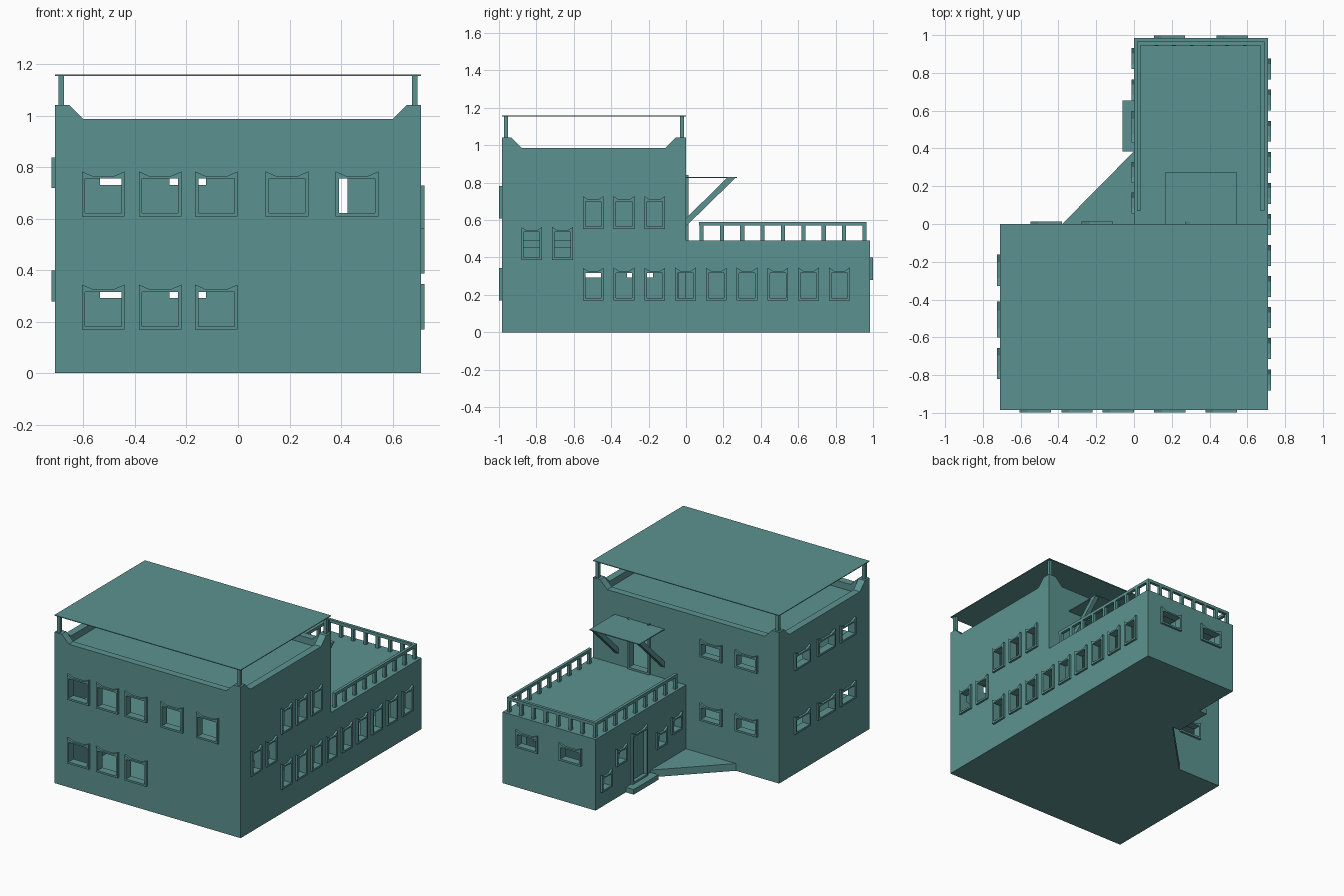
import bpy, bmesh
from mathutils import Vector, Matrix

if "Cube" in bpy.data.objects:
    bpy.data.objects.remove(bpy.data.objects["Cube"])

teal = bpy.data.materials.new("teal")
teal.diffuse_color = (0.105, 0.29, 0.28, 1)
teal.use_nodes = True
teal.node_tree.nodes["Principled BSDF"].inputs["Base Color"].default_value = teal.diffuse_color


def finish(name, bm, mat=True):
    bmesh.ops.recalc_face_normals(bm, faces=bm.faces)
    me = bpy.data.meshes.new(name)
    bm.to_mesh(me)
    bm.free()
    ob = bpy.data.objects.new(name, me)
    bpy.context.scene.collection.objects.link(ob)
    if mat:
        me.materials.append(teal)
    return ob


def add_box(bm, a, b):
    lo = Vector([min(p, q) for p, q in zip(a, b)])
    hi = Vector([max(p, q) for p, q in zip(a, b)])
    m = Matrix.Translation((lo + hi) / 2) @ Matrix.Diagonal((*(hi - lo), 1))
    bmesh.ops.create_cube(bm, size=1, matrix=m)


def boxes(name, items, mat=True):
    bm = bmesh.new()
    for a, b in items:
        add_box(bm, a, b)
    return finish(name, bm, mat)


def add_prism(bm, pts, offset):
    # closed polygon swept along an offset vector
    off = Vector(offset)
    a = [bm.verts.new(p) for p in pts]
    b = [bm.verts.new(Vector(p) + off) for p in pts]
    bm.faces.new(a)
    bm.faces.new(b[::-1])
    for i in range(len(a)):
        j = (i + 1) % len(a)
        bm.faces.new((a[i], a[j], b[j], b[i]))


# wall planes: u along the wall, n outward, z up
WALLS = {
    "front": lambda u, n, z: (u, -0.985 - n, z),
    "right": lambda u, n, z: (0.71 + n, u, z),
    "left": lambda u, n, z: (-0.71 - n, u, z),
    "back": lambda u, n, z: (u, n, z),
    "wing_back": lambda u, n, z: (u, 0.985 + n, z),
    "wing_left": lambda u, n, z: (-n, u, z),
}
B, DIP, T = 0.013, 0.018, 0.014

# openings: wall, centre u, bottom z, width, height
openings = []
for u in (-0.523, -0.302, -0.084, 0.19, 0.462):
    openings.append(("front", u, 0.608, 0.166, 0.175))
for u in (-0.523, -0.302, -0.084):
    openings.append(("front", u, 0.169, 0.166, 0.175))
for i in range(9):
    openings.append(("right", -0.496 + 0.1645 * i, 0.17, 0.111, 0.176))
for i in range(3):
    openings.append(("right", -0.496 + 0.1645 * i, 0.552, 0.111, 0.176))
for u in (-0.825, -0.66):
    openings.append(("right", u, 0.387, 0.111, 0.176))
for z in (0.279, 0.718):
    for u, w in ((-0.245, 0.165), (-0.505, 0.19), (-0.738, 0.165)):
        openings.append(("left", u, z, w, 0.12))
    for u in (-0.465, -0.195):
        openings.append(("back", u, z, 0.167, 0.12))
for u in (0.188, 0.52):
    openings.append(("wing_back", u, 0.279, 0.166, 0.12))
for u, z in ((0.875, 0.105), (0.71, 0.22), (0.273, 0.17), (0.11, 0.21)):
    openings.append(("wing_left", u, z, 0.111, 0.12))
doors = [("back", 0.355, 0.49, 0.166, 0.35), ("wing_left", 0.515, 0.035, 0.166, 0.35)]


def add_frame(bm, wall, u, z, w, h):
    # raised surround with a dipped top edge around a rectangular opening
    f = WALLS[wall]
    x, q, t = w / 2, w / 4, h - DIP
    outer = [(-x, 0), (x, 0), (x, h), (q, t), (-q, t), (-x, h)]
    xi, ti = x - B, t - 0.010
    inner = [(-xi, B), (xi, B), (xi, ti), (q, ti), (-q, ti), (-xi, ti)]
    rings = [[bm.verts.new(f(u + a, n, z + b)) for a, b in pts]
             for pts, n in ((outer, -0.004), (outer, T), (inner, T), (inner, -0.004))]
    for k in range(4):
        r, s = rings[k], rings[(k + 1) % 4]
        for i in range(6):
            j = (i + 1) % 6
            bm.faces.new((r[i], r[j], s[j], s[i]))


for name, group in (("window_frames", openings), ("door_frames", doors)):
    bm = bmesh.new()
    for o in group:
        add_frame(bm, *o)
    finish(name, bm)

# cutters
holes = [(WALLS[k](u - w / 2 + B, -0.08, z + B),
          WALLS[k](u + w / 2 - B, 0.05, z + h - DIP - 0.010))
         for k, u, z, w, h in openings + doors]
window_cutter = boxes("window_cutter", holes, False)
room_cutter = boxes("room_cutter", [
    ((-0.67, -0.945, 0.02), (0.67, -0.04, 0.45)),
    ((-0.67, -0.945, 0.49), (0.67, -0.04, 0.90)),
    ((-0.66, -0.935, 0.94), (0.66, -0.05, 1.2)),
    ((0.04, -0.01, 0.02), (0.34, 0.945, 0.45)),
    ((0.36, -0.01, 0.02), (0.67, 0.945, 0.45))], False)
bm = bmesh.new()
add_prism(bm, [(-0.60, -1.2, 0.986), (0.60, -1.2, 0.986), (0.655, -1.2, 1.041),
               (0.655, -1.2, 1.2), (-0.655, -1.2, 1.2), (-0.655, -1.2, 1.041)], (0, 1.4, 0))
dip_x = finish("parapet_cutter_front", bm, False)
bm = bmesh.new()
add_prism(bm, [(-1, -0.88, 0.986), (-1, -0.11, 0.986), (-1, -0.055, 1.041),
               (-1, -0.055, 1.2), (-1, -0.935, 1.2), (-1, -0.935, 1.041)], (2, 0, 0))
dip_y = finish("parapet_cutter_side", bm, False)

# main block and wing, hollowed and pierced
main = boxes("main_block", [((-0.71, -0.985, 0), (0.71, 0, 1.041))])
wing = boxes("wing", [((0, 0, 0), (0.71, 0.985, 0.49))])
bm = bmesh.new()
add_box(bm, (0.04, -0.01, 0.02), (0.34, 0.945, 0.45))
add_box(bm, (0.36, -0.01, 0.02), (0.67, 0.945, 0.45))
wing_room = finish("wing_room_cutter", bm, False)
bm = bmesh.new()
add_box(bm, (-0.67, -0.945, 0.02), (0.67, -0.04, 0.45))
add_box(bm, (-0.67, -0.945, 0.49), (0.67, -0.04, 0.90))
add_box(bm, (-0.66, -0.935, 0.94), (0.66, -0.05, 1.2))
main_room = finish("main_room_cutter", bm, False)
bpy.data.objects.remove(room_cutter)

for ob, cutters in ((main, (main_room, window_cutter, dip_x, dip_y)),
                    (wing, (wing_room, window_cutter))):
    for c in cutters:
        c.hide_render = True
        m = ob.modifiers.new("cut", "BOOLEAN")
        m.operation, m.solver, m.object = "DIFFERENCE", "EXACT", c
bpy.context.view_layer.update()
dg = bpy.context.evaluated_depsgraph_get()
for ob in (main, wing):
    me = bpy.data.meshes.new_from_object(ob.evaluated_get(dg))
    ob.modifiers.clear()
    ob.data = me
    me.materials.clear()
    me.materials.append(teal)
    for p in me.polygons:
        p.material_index = 0
for c in (main_room, wing_room, window_cutter, dip_x, dip_y):
    bpy.data.objects.remove(c)

# flat shade roof on four corner posts
boxes("shade_roof", [((-0.71, -0.985, 1.154), (0.71, 0, 1.159))])
boxes("roof_posts", [((x - 0.011, y - 0.011, 1.035), (x + 0.011, y + 0.011, 1.155))
                     for x in (-0.686, 0.686) for y in (-0.963, -0.022)])

# terrace railing: top rails and balusters
rails = [((x - 0.01, 0.07, 0.57), (x + 0.01, 0.965, 0.59)) for x in (0.025, 0.68)]
rails.append(((0.035, 0.945, 0.57), (0.67, 0.965, 0.59)))
boxes("terrace_rails", rails)
spots = [(x, 0.084 + 0.1089 * i) for x in (0.025, 0.68) for i in range(9)]
spots += [(0.025 + 0.655 * i / 7, 0.955) for i in range(1, 7)]
boxes("terrace_balusters", [((x - 0.010, y - 0.012, 0.485), (x + 0.010, y + 0.010, 0.572))
                            for x, y in spots])

# canopy over the terrace door with diagonal braces
boxes("canopy", [((0.165, 0, 0.825), (0.545, 0.273, 0.831))])
bm = bmesh.new()
for x in (0.165, 0.515):
    add_prism(bm, [(x, 0, 0.567), (x, 0, 0.61), (x, 0.22, 0.826), (x, 0.265, 0.826)],
              (0.03, 0, 0))
finish("canopy_braces", bm)

# entrance: door leaf, handle, step and corner platform
boxes("entrance_door", [((0.012, 0.445, 0.04), (0.025, 0.585, 0.36))])
boxes("door_handle", [((0.0, 0.565, 0.18), (0.014, 0.575, 0.20))])
boxes("entrance_step", [((-0.06, 0.385, 0), (0, 0.655, 0.035))])
bm = bmesh.new()
add_prism(bm, [(-0.38, 0, 0), (0, 0, 0), (0, 0.385, 0)], (0, 0, 0.05))
finish("corner_platform", bm)
